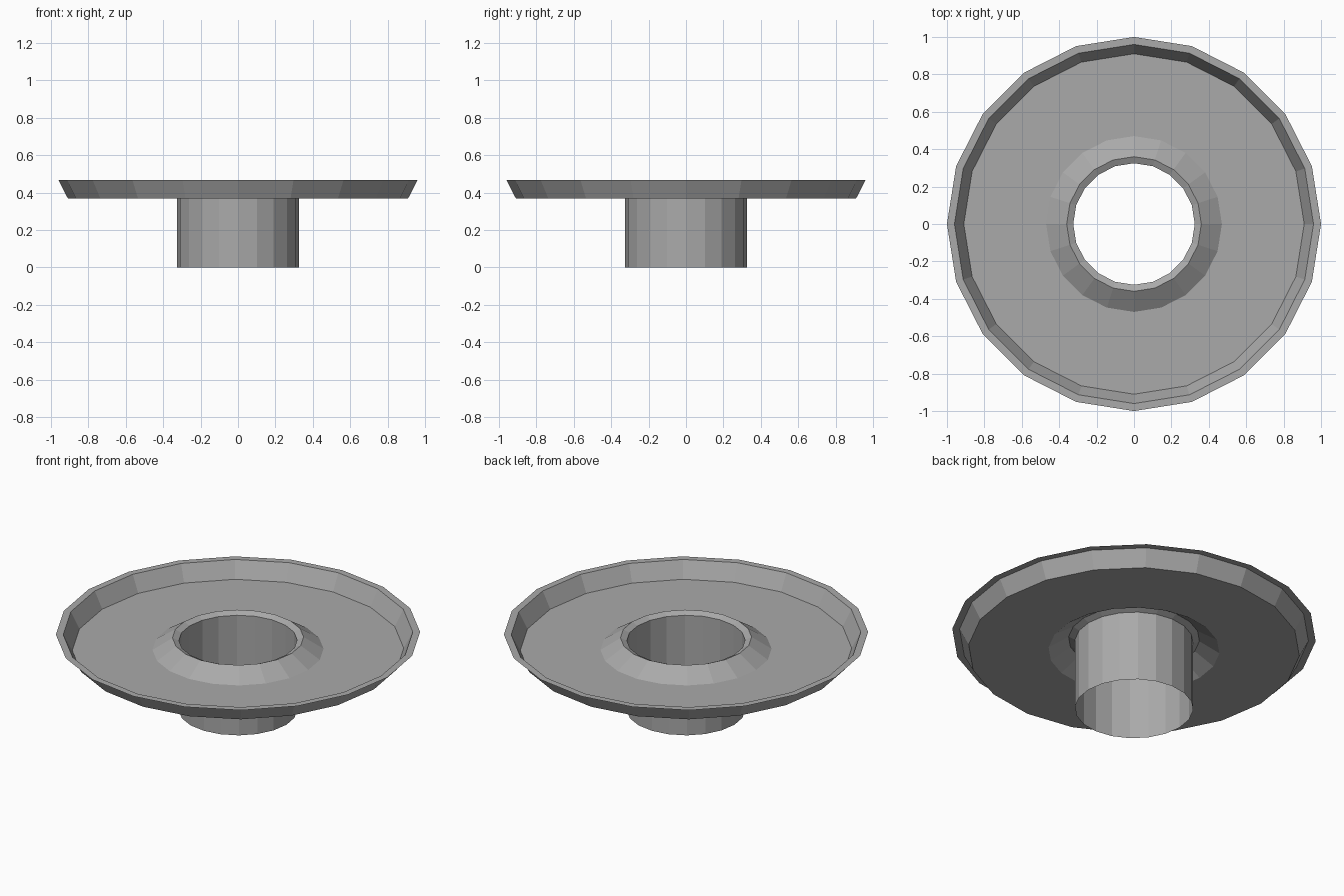
import bpy
import bmesh
from math import cos, sin, tau

SIDES = 20

cube = bpy.data.objects.get("Cube")
if cube:
    bpy.data.objects.remove(cube, do_unlink=True)

grey = bpy.data.materials.new("mid grey")
grey.use_nodes = True
colour = (0.4, 0.4, 0.4, 1.0)
grey.diffuse_color = colour
grey.node_tree.nodes["Principled BSDF"].inputs["Base Color"].default_value = colour


def lathe(name, profile):
    """Turn an open (radius, z) profile, listed from the axis outward, about z."""
    bm = bmesh.new()
    rings = [[bm.verts.new((r * cos(tau * i / SIDES), r * sin(tau * i / SIDES), z))
              for i in range(SIDES)] for r, z in profile]
    for inner, outer in zip(rings, rings[1:]):
        for i in range(SIDES):
            j = (i + 1) % SIDES
            bm.faces.new((inner[i], outer[i], outer[j], inner[j]))
    mesh = bpy.data.meshes.new(name)
    bm.to_mesh(mesh)
    bm.free()
    mesh.materials.append(grey)
    obj = bpy.data.objects.new(name, mesh)
    bpy.context.collection.objects.link(obj)
    return obj


# Open tube through the middle
lathe("centre_tube", [(0.325, 0), (0.325, 0.425)])

# Raised collar: inner bevel, then cone down to the plate
lathe("collar", [(0.325, 0.425), (0.36, 0.442), (0.47, 0.37)])

# Flat plate with sloped wall and flat lip
lathe("dish", [(0.47, 0.37), (0.91, 0.37), (0.96, 0.467), (1.0, 0.467)])
